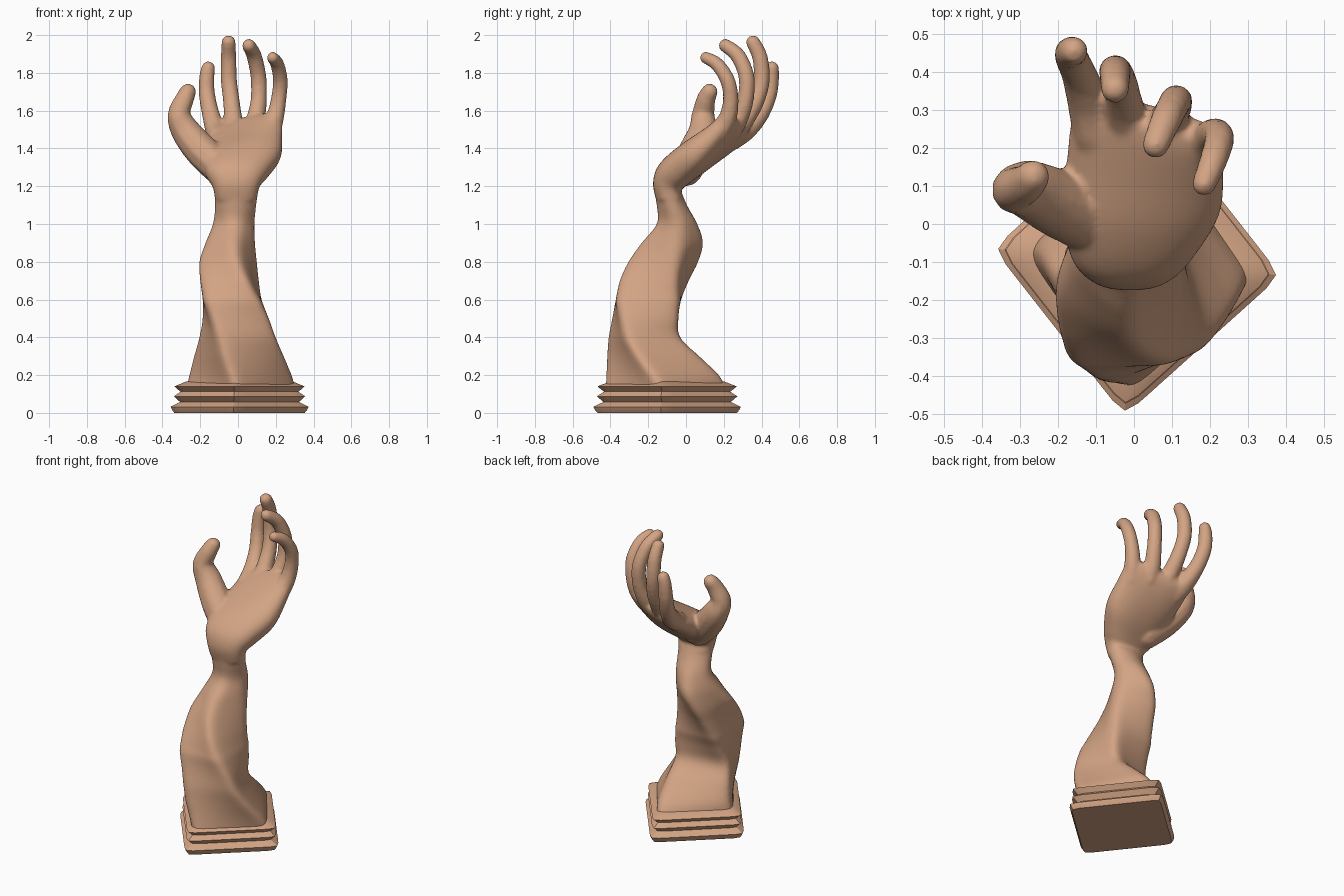
import bpy, bmesh
from math import sin, cos, pi, radians
from mathutils import Vector, Matrix

if "Cube" in bpy.data.objects:
    bpy.data.objects.remove(bpy.data.objects["Cube"])

clay = bpy.data.materials.new("clay")
clay.diffuse_color = (0.65, 0.37, 0.23, 1)
clay.use_nodes = True
clay.node_tree.nodes["Principled BSDF"].inputs["Base Color"].default_value = clay.diffuse_color
N = 64


def spline(rows, steps):
    """Catmull-Rom interpolation of rows of numbers."""
    out = []
    for i in range(len(rows) - 1):
        a, b, c, d = (rows[min(max(i + k, 0), len(rows) - 1)] for k in (-1, 0, 1, 2))
        for s in range(steps):
            t = s / steps
            out.append([0.5 * (2 * q + (r - p) * t + (2 * p - 5 * q + 4 * r - w) * t * t
                               + (3 * q - p - 3 * r + w) * t ** 3)
                        for p, q, r, w in zip(a, b, c, d)])
    return out + [list(rows[-1])]


def squircle(p, twist):
    """Rounded square, turned by twist, scaled to a unit box."""
    pts = []
    for i in range(N):
        a = 2 * pi * i / N
        r = (abs(cos(a)) ** p + abs(sin(a)) ** p) ** (-1 / p)
        b = a - radians(45 + twist)
        pts.append((r * cos(b), r * sin(b)))
    mx = max(abs(x) for x, y in pts)
    my = max(abs(y) for x, y in pts)
    return [(x / mx, y / my) for x, y in pts]


def loft(bm, rings):
    loops = [[bm.verts.new(v) for v in ring] for ring in rings]
    for lo, hi in zip(loops, loops[1:]):
        for i in range(N):
            j = (i + 1) % N
            bm.faces.new((lo[i], lo[j], hi[j], hi[i]))
    bm.faces.new(loops[0][::-1])
    bm.faces.new(loops[-1])


def box_ring(z, x0, x1, y0, y1, twist, p):
    return [((x0 + x1) / 2 + u * (x1 - x0) / 2, (y0 + y1) / 2 + v * (y1 - y0) / 2, z)
            for u, v in squircle(p, twist)]


def palm_ring(cx, cy, cz, lean, roll, hw, ht):
    a, r = radians(lean), radians(roll)
    side, up = Vector((1, 0, 0)), Vector((0, -sin(a), cos(a)))
    wide, thick = side * cos(r) + up * sin(r), up * cos(r) - side * sin(r)
    return [Vector((cx, cy, cz)) + wide * u * hw + thick * v * ht
            for u, v in squircle(2.4, 45)]


def finish(bm, name):
    bmesh.ops.recalc_face_normals(bm, faces=bm.faces)
    me = bpy.data.meshes.new(name)
    bm.to_mesh(me)
    bm.free()
    me.materials.append(clay)
    ob = bpy.data.objects.new(name, me)
    bpy.context.collection.objects.link(ob)
    return ob


# ridged square base
bm = bmesh.new()
profile = [(0, .345), (.012, .355), (.032, .365), (.058, .315), (.088, .348),
           (.112, .312), (.14, .345), (.165, .285)]
loft(bm, [box_ring(z, .008 - h, .008 + h, -.1 - 1.07 * h, -.1 + 1.07 * h, 5, 20)
          for z, h in profile])
base = finish(bm, "ridged_base")
bpy.context.view_layer.objects.active = base
base.select_set(True)
bpy.ops.object.shade_smooth_by_angle(angle=radians(30))

# twisted forearm: z, x range, y range, twist, squareness
bm = bmesh.new()
forearm = [
    (.13, -.275, .305, -.43, .215, 5, 12), (.2, -.258, .285, -.422, .175, 10, 9),
    (.3, -.232, .242, -.417, .07, 18, 8), (.4, -.205, .2, -.41, -.03, 26, 7),
    (.5, -.187, .163, -.39, -.04, 36, 7), (.6, -.187, .125, -.372, -.025, 46, 6),
    (.7, -.2, .11, -.35, .015, 58, 6), (.8, -.205, .1, -.305, .065, 70, 5),
    (.9, -.172, .09, -.235, .09, 80, 3.5), (1.0, -.133, .087, -.155, .06, 86, 2.6),
    (1.1, -.122, .097, -.155, .005, 90, 2.2), (1.2, -.13, .11, -.175, -.035, 90, 2.1)]
loft(bm, [box_ring(*r) for r in spline(forearm, 5)])

# palm: centre, lean, roll, half width, half thickness
palm = [
    (-.01, -.085, 1.13, 95, 0, .11, .072), (-.01, -.1, 1.2, 72, 0, .125, .078),
    (-.005, -.065, 1.265, 50, 0, .165, .092), (.02, .04, 1.35, 42, 4, .205, .095),
    (.03, .16, 1.435, 42, 12, .208, .08), (.035, .25, 1.505, 46, 18, .205, .062),
    (.035, .285, 1.54, 48, 19, .185, .04)]
loft(bm, [palm_ring(*r) for r in spline(palm, 5)])

# thumb and fingers as chains of beads: x, y, z, radius
digits = [
    [(-.09, .0, 1.29, .09), (-.19, .05, 1.385, .09), (-.275, .09, 1.49, .077),
     (-.313, .09, 1.575, .06), (-.285, .105, 1.655, .05), (-.265, .125, 1.7, .043)],
    [(-.1, .24, 1.45, .062), (-.12, .32, 1.5, .055), (-.145, .395, 1.585, .046),
     (-.165, .44, 1.69, .043), (-.165, .452, 1.78, .04), (-.157, .455, 1.825, .036)],
    [(-.015, .25, 1.48, .06), (-.025, .31, 1.55, .05), (-.035, .37, 1.65, .044),
     (-.048, .4, 1.76, .043), (-.05, .392, 1.88, .041), (-.05, .355, 1.962, .037)],
    [(.08, .23, 1.49, .06), (.095, .28, 1.56, .05), (.11, .315, 1.66, .043),
     (.108, .32, 1.78, .042), (.085, .275, 1.89, .04), (.057, .208, 1.945, .035)],
    [(.165, .17, 1.48, .06), (.195, .22, 1.56, .048), (.215, .237, 1.66, .041),
     (.224, .22, 1.76, .039), (.208, .165, 1.845, .036), (.184, .105, 1.88, .031)]]
for digit in digits:
    for x, y, z, r in spline(digit, 8):
        bmesh.ops.create_icosphere(bm, subdivisions=2, radius=r + .002,
                                   matrix=Matrix.Translation((x, y, z)))

# fuse into one smooth sculpted surface
arm = finish(bm, "forearm_and_hand")
fuse = arm.modifiers.new("fuse", 'REMESH')
fuse.mode = 'VOXEL'
fuse.voxel_size = 0.01
fuse.use_smooth_shade = True
soften = arm.modifiers.new("soften", 'SMOOTH')
soften.factor = 0.5
soften.iterations = 6
